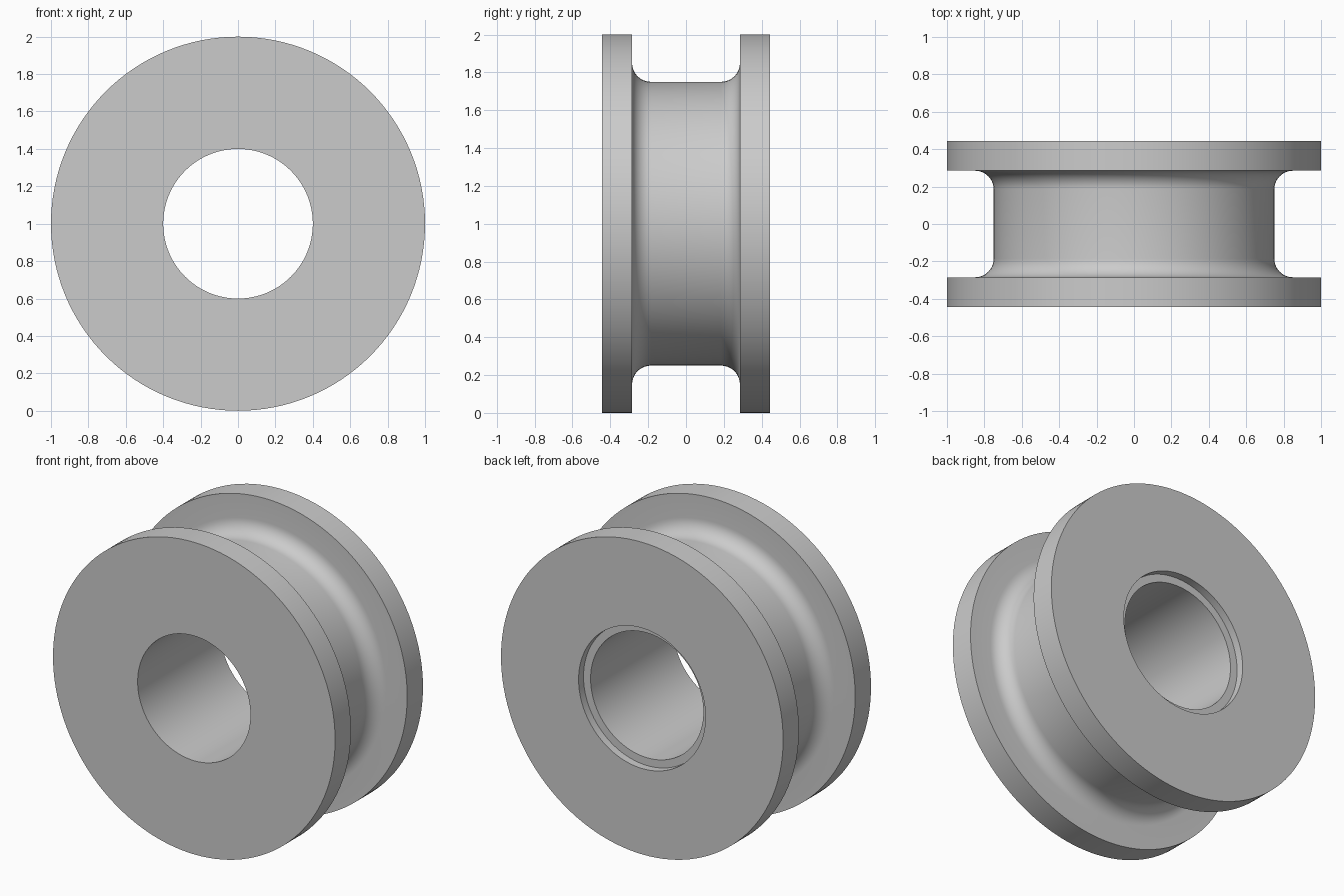
import bpy
import bmesh
from math import cos, sin, pi, radians
from mathutils import Matrix, Vector

cube = bpy.data.objects.get("Cube")
if cube:
    bpy.data.objects.remove(cube, do_unlink=True)

# Main dimensions
RIM, HUB, BORE, RECESS = 1.0, 0.75, 0.4, 0.45
HALF, INNER, FILLET, DEPTH = 0.445, 0.285, 0.1, 0.05
SEGMENTS = 128

grey = bpy.data.materials.new("plain grey")
grey.use_nodes = True
colour = (0.6, 0.6, 0.6, 1)
grey.diffuse_color = colour
grey.node_tree.nodes["Principled BSDF"].inputs["Base Color"].default_value = colour


def fillet(steps=10):
    """Quarter arc from the flange wall down to the hub, on the back side."""
    for i in range(steps + 1):
        a = pi / 2 * i / steps
        yield (HUB + FILLET * (1 - sin(a)), INNER - FILLET * (1 - cos(a)))


# Half profile of flange and groove, mirrored to the front side
back = [(RIM, HALF), (RIM, INNER)] + list(fillet())
front = [(r, -y) for r, y in reversed(back)]

# Bore, with a shallow recess at the back
bore = [(BORE, -HALF), (BORE, HALF - DEPTH), (RECESS, HALF - DEPTH), (RECESS, HALF)]
profile = back + front + bore

# Spin the closed profile about the y axis
bm = bmesh.new()
verts = [bm.verts.new((r, y, 0)) for r, y in profile]
edges = [bm.edges.new((v, verts[i - 1])) for i, v in enumerate(verts)]
bmesh.ops.spin(bm, geom=verts + edges, cent=(0, 0, 0), axis=(0, 1, 0),
               angle=2 * pi, steps=SEGMENTS, use_merge=True)
bmesh.ops.remove_doubles(bm, verts=bm.verts[:], dist=1e-5)
bmesh.ops.recalc_face_normals(bm, faces=bm.faces[:])
bmesh.ops.transform(bm, matrix=Matrix.Translation(Vector((0, 0, RIM))), verts=bm.verts[:])

mesh = bpy.data.meshes.new("flanged_roller")
bm.to_mesh(mesh)
bm.free()
mesh.materials.append(grey)
roller = bpy.data.objects.new("flanged_roller", mesh)
bpy.context.collection.objects.link(roller)

# Smooth curved surfaces, keep the rims crisp
bpy.ops.object.select_all(action="DESELECT")
roller.select_set(True)
bpy.context.view_layer.objects.active = roller
bpy.ops.object.shade_smooth_by_angle(angle=radians(30))
